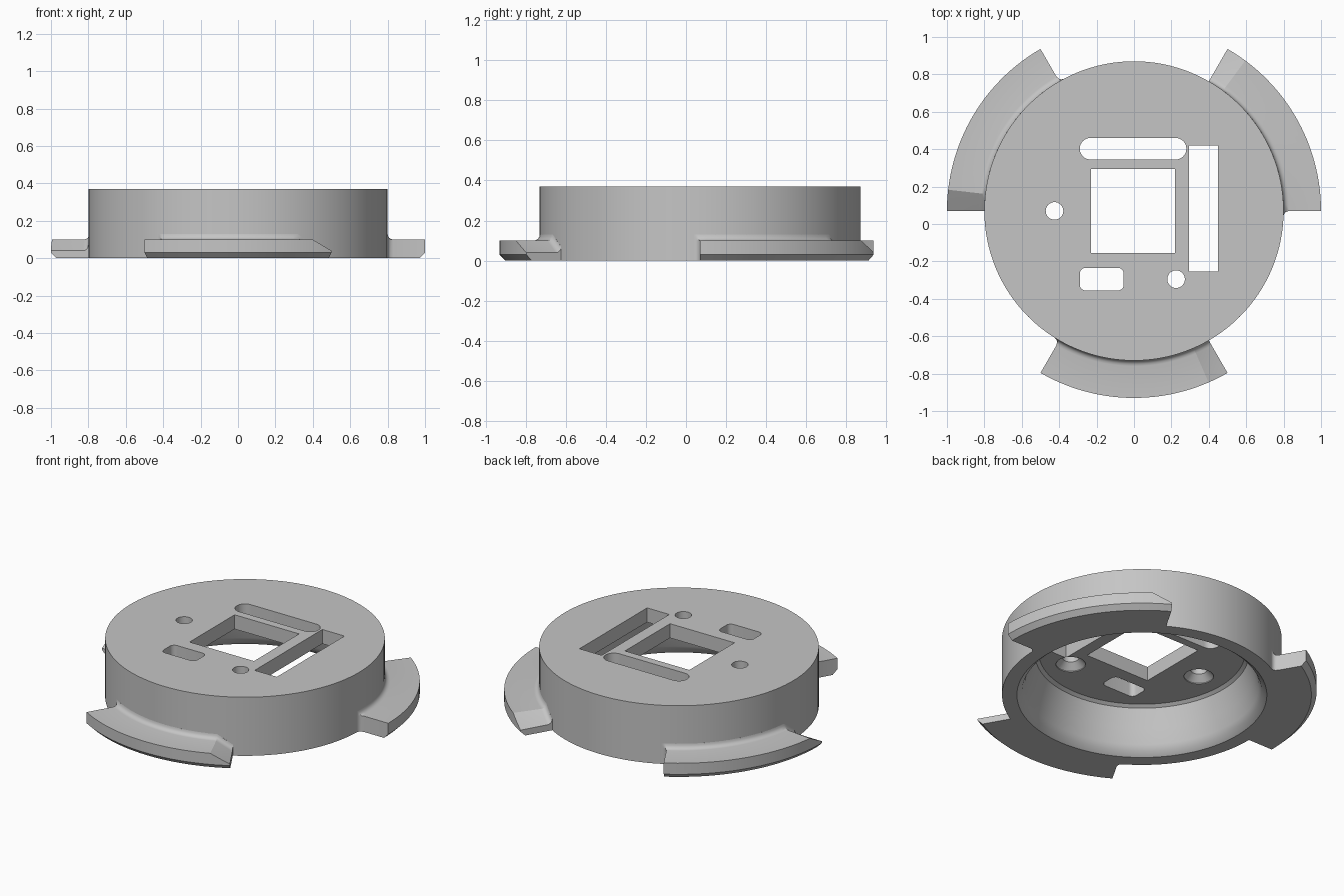
import bpy, bmesh
from math import sin, cos, pi, radians, sqrt

old = bpy.data.objects.get("Cube")
if old:
    bpy.data.objects.remove(old, do_unlink=True)

CY = 0.07      # disc centre in y
R = 0.8        # body radius
TOP, CEIL = 0.37, 0.28

grey = bpy.data.materials.new("plain grey")
grey.use_nodes = True
grey.diffuse_color = (0.56, 0.56, 0.56, 1)
grey.node_tree.nodes["Principled BSDF"].inputs["Base Color"].default_value = grey.diffuse_color


def skin(bm, rings):
    """Bridge equal rings of points and cap both ends with one face."""
    rows = [[bm.verts.new(p) for p in ring] for ring in rings]
    n = len(rows[0])
    for a, b in zip(rows, rows[1:]):
        for i in range(n):
            j = (i + 1) % n
            bm.faces.new((a[i], a[j], b[j], b[i]))
    bm.faces.new(rows[0][::-1])
    bm.faces.new(rows[-1])


def finish(name, rings):
    """Make a clean closed object from a stack of rings."""
    bm = bmesh.new()
    skin(bm, rings)
    bmesh.ops.remove_doubles(bm, verts=bm.verts, dist=1e-5)
    bmesh.ops.dissolve_degenerate(bm, edges=bm.edges, dist=1e-5)
    bmesh.ops.recalc_face_normals(bm, faces=bm.faces)
    mesh = bpy.data.meshes.new(name)
    bm.to_mesh(mesh)
    bm.free()
    mesh.materials.append(grey)
    ob = bpy.data.objects.new(name, mesh)
    bpy.context.collection.objects.link(ob)
    return ob


def lathe(profile, x, y, n):
    return [[(x + r * cos(2 * pi * i / n), y + r * sin(2 * pi * i / n), z)
             for i in range(n)] for r, z in profile]


def slot(x0, x1, y0, y1, r=0.0):
    """Upright prism with rounded corners, passing through the top plate."""
    pts = []
    corners = ((x1 - r, y1 - r), (x0 + r, y1 - r), (x0 + r, y0 + r), (x1 - r, y0 + r))
    for k, (cx, cy) in enumerate(corners):
        steps = 8 if r else 0
        for s in range(steps + 1):
            a = (k + (s / steps if steps else 0)) * pi / 2
            pts.append((cx + r * cos(a), cy + r * sin(a)))
    return [[(x, y, z) for x, y in pts] for z in (CEIL - 0.1, TOP + 0.1)]


def screw_hole(x, y):
    """Round hole, countersunk from below."""
    return lathe([(0.085, CEIL - 0.1), (0.085, CEIL + 0.005), (0.047, CEIL + 0.043),
                  (0.047, TOP + 0.1)], x, y, 32)


def smooth(ob):
    bpy.ops.object.select_all(action='DESELECT')
    ob.select_set(True)
    bpy.context.view_layer.objects.active = ob
    bpy.ops.object.shade_smooth_by_angle(angle=radians(28))


# Hollow round body, open underneath
body = finish("round_body", lathe(
    [(0.59, CEIL), (0.61, 0.265), (0.645, 0.15), (0.67, 0.06), (0.685, 0.025),
     (0.715, 0), (R, 0), (R, TOP)], 0, CY, 128))

# Openings in the top plate, cut one at a time because some overlap
openings = [slot(-0.23, 0.22, -0.155, 0.295),
            slot(0.295, 0.45, -0.255, 0.42),
            slot(-0.29, 0.28, 0.345, 0.46, 0.057),
            slot(-0.29, -0.055, -0.355, -0.235, 0.03),
            screw_hole(-0.425, CY),
            screw_hole(0.225, -0.295)]
for rings in openings:
    cutter = finish("opening_cutter", rings)
    cutter.hide_render = True
    cut = body.modifiers.new("opening", 'BOOLEAN')
    cut.object = cutter
    cut.operation = 'DIFFERENCE'
    cut.solver = 'EXACT'
    bpy.context.view_layer.objects.active = body
    bpy.ops.object.modifier_apply(modifier=cut.name)
    bpy.data.objects.remove(cutter, do_unlink=True)
smooth(body)

# Three locking tabs: chamfered rim, filleted root, ramp at one end
F = 0.03
SPAN, RAMP = 60, 6.5
ROOT = [(R + F - F * cos(t * pi / 8), 0.1 + F - F * sin(t * pi / 8)) for t in (4, 3, 2, 1, 0)]
SECTION = [(R - 0.003, 0), (0.97, 0), (1.0, 0.03), (1.0, 0.1)] + ROOT + [(R - 0.003, 0.1 + F)]


def tab_ring(deg, limit=2.0, drop=0.0):
    a = radians(deg)
    return [(min(r, limit) * cos(a), CY + min(r, limit) * sin(a), z - drop if z > 0.05 else z)
            for r, z in SECTION]


for name, start in (("front_tab", -120), ("left_tab", 0), ("right_tab", 120)):
    rings = []
    for i in range(6, -1, -1):                 # rounded corner into the body
        d = F * i / 6
        limit = R + F - sqrt(max(0, F * F - (F - d) ** 2))
        rings.append(tab_ring(start - d / R * 180 / pi, limit))
    flat = SPAN - RAMP
    rings += [tab_ring(start + flat * i / 24) for i in range(25)]
    rings += [tab_ring(start + flat + RAMP * i / 4, drop=0.06 * i / 4) for i in range(1, 5)]
    smooth(finish(name, rings))
